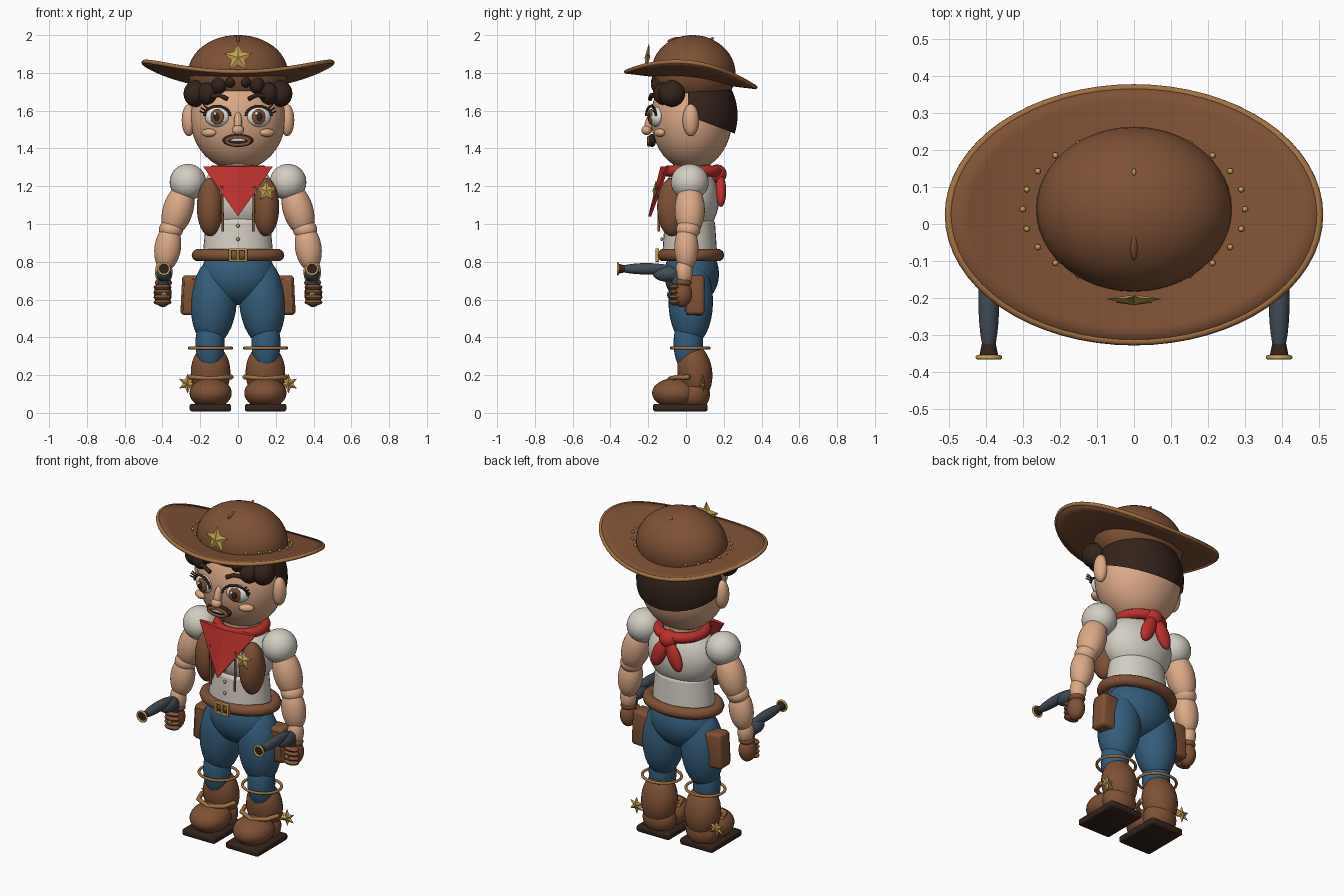
import bpy, bmesh, math
from mathutils import Vector, Matrix, Euler

if "Cube" in bpy.data.objects:
    bpy.data.objects.remove(bpy.data.objects["Cube"])


def material(name, *rgb):
    m = bpy.data.materials.new(name)
    m.use_nodes = True
    m.diffuse_color = (*rgb, 1)
    m.node_tree.nodes["Principled BSDF"].inputs["Base Color"].default_value = (*rgb, 1)
    return m


LEATHER = material("brown leather", .21, .082, .036)
SKIN = material("warm skin", .72, .40, .245)
SHIRT = material("off white cloth", .66, .62, .55)
RED = material("red cloth", .5, .03, .025)
DENIM = material("blue denim", .035, .11, .2)
DARK = material("dark brown hair", .034, .017, .011)
GOLD = material("gold metal", .56, .36, .09)
TAN = material("tan trim", .36, .165, .055)
STEEL = material("slate steel", .055, .072, .09)
WHITE = material("eye white", .8, .8, .77)


def finish(name, bm, mat, loc=(0, 0, 0), rot=(0, 0, 0), angle=40):
    bmesh.ops.recalc_face_normals(bm, faces=bm.faces)
    me = bpy.data.meshes.new(name)
    bm.to_mesh(me)
    bm.free()
    me.materials.append(mat)
    ob = bpy.data.objects.new(name, me)
    bpy.context.collection.objects.link(ob)
    ob.location, ob.rotation_euler = loc, rot
    bpy.ops.object.select_all(action="DESELECT")
    ob.select_set(True)
    bpy.context.view_layer.objects.active = ob
    bpy.ops.object.shade_smooth_by_angle(angle=math.radians(angle))
    return ob


def ball(name, mat, loc, size, rot=(0, 0, 0), seg=32):
    bm = bmesh.new()
    bmesh.ops.create_uvsphere(bm, u_segments=seg, v_segments=seg // 2, radius=1)
    bmesh.ops.scale(bm, vec=size, verts=bm.verts)
    return finish(name, bm, mat, loc, rot)


def box(name, mat, loc, size, bevel=.01, rot=(0, 0, 0)):
    bm = bmesh.new()
    bmesh.ops.create_cube(bm, size=1)
    bmesh.ops.scale(bm, vec=size, verts=bm.verts)
    bmesh.ops.bevel(bm, geom=bm.edges[:], offset=bevel, segments=3, affect="EDGES", profile=.5)
    return finish(name, bm, mat, loc, rot)


def cone(name, mat, a, b, r1, r2, flat=1):
    a, b = Vector(a), Vector(b)
    bm = bmesh.new()
    bmesh.ops.create_cone(bm, cap_ends=True, segments=32, radius1=r1, radius2=r2, depth=(b - a).length)
    bmesh.ops.scale(bm, vec=(1, flat, 1), verts=bm.verts)
    return finish(name, bm, mat, (a + b) / 2, Vector((0, 0, 1)).rotation_difference(b - a).to_euler())


def tube(name, mat, pts, r, closed=False):
    cu = bpy.data.curves.new(name, "CURVE")
    cu.dimensions, cu.bevel_depth, cu.bevel_resolution, cu.use_fill_caps = "3D", r, 3, True
    sp = cu.splines.new("POLY")
    sp.points.add(len(pts) - 1)
    for p, co in zip(sp.points, pts):
        p.co = (*co, 1)
    sp.use_cyclic_u = closed
    sp.use_smooth = True
    cu.materials.append(mat)
    ob = bpy.data.objects.new(name, cu)
    bpy.context.collection.objects.link(ob)
    return ob


def ring(name, mat, c, rx, ry, r, axis="z", n=48):
    pts = []
    for i in range(n):
        u, v = rx * math.cos(math.tau * i / n), ry * math.sin(math.tau * i / n)
        off = (u, v, 0) if axis == "z" else (u, 0, v)
        pts.append(Vector(c) + Vector(off))
    return tube(name, mat, pts, r, True)


def star(name, loc, r, points=5, tilt=0, thick=.012):
    # Raised star facing front, with a ridge running to each tip
    bm = bmesh.new()
    rim = []
    for i in range(points * 2):
        a, q = math.pi * i / points, r if i % 2 == 0 else r * .48
        rim.append(bm.verts.new((q * math.sin(a), 0, q * math.cos(a))))
    for y in (-thick, thick):
        hub = bm.verts.new((0, y, 0))
        for i, v in enumerate(rim):
            bm.faces.new((hub, v, rim[i - 1]))
    return finish(name, bm, GOLD, loc, (tilt, 0, 0), 10)


# Hat
def brim_point(t, a):
    x, y = .5 * t * math.cos(a), .342 * t * math.sin(a)
    return Vector((x, y + .025, 1.765 - .12 * y + .36 * x * x))


N = 64
bm = bmesh.new()
loops = [[bm.verts.new(brim_point(t / 10, math.tau * i / N)) for i in range(N)] for t in range(4, 11)]
for p, q in zip(loops, loops[1:]):
    for i in range(N):
        bm.faces.new((p[i - 1], p[i], q[i], q[i - 1]))
brim = finish("hat_brim", bm, LEATHER)
solid = brim.modifiers.new("thickness", "SOLIDIFY")
solid.thickness, solid.offset = .02, 0
tube("hat_brim_trim", TAN, [brim_point(1, math.tau * i / N) for i in range(N)], .011, True)
ball("hat_crown", LEATHER, (0, .04, 1.8), (.264, .223, .2), (-.12, 0, 0), 48)
for i in range(24):
    ball("hat_stud", GOLD, brim_point(.6, math.tau * i / 24) + Vector((0, .015, .02)), (.008,) * 3, seg=12)
star("hat_star", (0, -.205, 1.88), .08, tilt=-.12, thick=.014)
ball("crown_crease", LEATHER, (0, -.06, 1.976), (.01, .04, .012), (.25, 0, 0), 16)
ball("crown_pin", GOLD, (0, .14, 1.983), (.006, .01, .006), seg=12)

# Head and hair
ball("head", SKIN, (0, .03, 1.56), (.252, .215, .275), seg=48)
cone("neck", SKIN, (0, .03, 1.2), (0, .03, 1.36), .1, .1)
hair = ball("hair_cap", DARK, (0, .045, 1.575), (.258, .228, .27), seg=48)
bm = bmesh.new()
bm.from_mesh(hair.data)
for co, no in (((0, -.035, 0), (0, -1, 0)), ((0, 0, -.015), (0, -.38, -1))):
    bmesh.ops.bisect_plane(bm, geom=bm.verts[:] + bm.edges[:] + bm.faces[:],
                           plane_co=co, plane_no=no, clear_outer=True)
bm.to_mesh(hair.data)
bm.free()
ball("hair_fringe", DARK, (0, -.06, 1.77), (.19, .115, .05))
ball("nose_bridge", SKIN, (0, -.192, 1.535), (.022, .025, .06), (-.25, 0, 0))
ball("nose_tip", SKIN, (0, -.208, 1.497), (.032, .028, .026))
ball("moustache_and_lip", DARK, (0, -.18, 1.442), (.083, .022, .034))
ring("lip_edge", LEATHER, (0, -.197, 1.438), .06, .02, .009, "x")
ball("teeth", WHITE, (0, -.192, 1.447), (.055, .014, .013))

# Neckerchief: folded triangle with a knot and tails behind
bm = bmesh.new()
for y in (0, .016):
    bm.verts.new((-.185, -.105 + y, 1.305))
    bm.verts.new((0, -.135 + y, 1.305))
    bm.verts.new((.185, -.105 + y, 1.305))
    bm.verts.new((0, -.2 + y, 1.04))
bmesh.ops.convex_hull(bm, input=bm.verts)
finish("neckerchief", bm, RED, angle=15)
ring("neckerchief_band", RED, (0, .035, 1.28), .13, .13, .03)
ball("neckerchief_knot", RED, (0, .165, 1.265), (.055, .05, .05))

# Torso
ball("chest", SHIRT, (0, .025, 1.13), (.215, .15, .19))
cone("waist", SHIRT, (0, .02, .82), (0, .02, 1.0), .188, .172, .78)
ball("waist_top", SHIRT, (0, .02, 1.0), (.172, .134, .06))
for z in (.92, .99, 1.06):
    ball("shirt_button", GOLD, (0, -.128, z), (.01, .008, .01), seg=12)
ring("belt", LEATHER, (0, .025, .835), .212, .145, .033)
for dx in (-.042, 0, .042):
    box("buckle_post", GOLD, (dx, -.152, .835), (.014, .02, .068), .004)
for dz in (-.03, .03):
    box("buckle_bar", GOLD, (0, -.152, .835 + dz), (.098, .02, .012), .004)
ball("hips", DENIM, (0, .03, .735), (.195, .145, .165))
star("vest_star", (.15, -.165, 1.175), .058, tilt=-.12)

for s, side in ((1, "left"), (-1, "right")):
    def n(part):
        return side + "_" + part

    # Face details
    ball(n("ear"), SKIN, (s * .26, .025, 1.55), (.038, .043, .085))
    ball(n("eye"), WHITE, (s * .11, -.157, 1.567), (.066, .036, .053), (0, 0, s * .25))
    ball(n("iris"), LEATHER, (s * .11, -.186, 1.568), (.037, .014, .042), (0, 0, s * .25))
    ball(n("pupil"), DARK, (s * .11, -.196, 1.568), (.019, .008, .024))
    ball(n("eye_glint"), WHITE, (s * .11 - .012, -.203, 1.584), (.009, .005, .009), seg=12)
    lid = [(s * (.11 + .068 * math.cos(a)), -.185 + .025 * math.cos(a), 1.572 + .052 * math.sin(a))
           for a in [math.pi * k / 12 for k in range(13)]]
    tube(n("upper_lash"), DARK, lid, .007)
    for k in range(3):
        p = Vector(lid[k + 1])
        tube(n("lash"), DARK, [p, p + Vector((s * .026, -.012, .012 + .006 * k))], .004)
    tube(n("eyebrow"), DARK, [(s * .055, -.19, 1.662), (s * .1, -.182, 1.683), (s * .16, -.15, 1.672)], .012)
    ball(n("cheek"), SKIN, (s * .155, -.14, 1.483), (.043, .024, .022), (0, 0, s * .5))

    # Curls at the temple and forehead
    for x, y, z, r in ((.225, -.075, 1.69, .07), (.16, -.115, 1.69, .06), (.1, -.14, 1.735, .045),
                       (.04, -.15, 1.755, .035)):
        ball(n("curl"), DARK, (s * x, y, z), (r * .9, r, r))

    # Waistcoat panel and neckerchief tail
    ball(n("vest_panel"), LEATHER, (s * .148, -.075, 1.09), (.07, .078, .155))
    tube(n("vest_edge"), LEATHER, [(s * .085, -.145, 1.2), (s * .08, -.145, .96)], .007)
    ball(n("neckerchief_tail"), RED, (s * .05, .185, 1.175), (.042, .028, .09), (0, -s * .4, 0))

    # Arm
    ball(n("sleeve"), SHIRT, (s * .265, .02, 1.222), (.097, .1, .096))
    ball(n("upper_arm"), SKIN, (s * .318, .02, 1.075), (.08, .08, .145), (0, -s * .3, 0))
    ball(n("elbow"), SKIN, (s * .355, .012, .97), (.064, .064, .055))
    ball(n("forearm"), SKIN, (s * .372, .002, .875), (.07, .064, .125), (0, -s * .15, 0))
    ball(n("wrist"), SKIN, (s * .393, -.01, .745), (.046, .046, .075))

    # Gloved fist
    ball(n("glove"), LEATHER, (s * .398, -.022, .63), (.047, .055, .07))
    ball(n("glove_cuff"), LEATHER, (s * .395, -.015, .69), (.045, .045, .025))
    for k in range(4):
        ball(n("finger"), LEATHER, (s * .4, -.06, .585 + .027 * k), (.048, .03, .016), seg=16)
    star(n("glove_star"), (s * .392, -.095, .625), .024, thick=.006)

    # Pistol
    ball(n("pistol_body"), STEEL, (s * .392, -.1, .735), (.04, .075, .04))
    box(n("pistol_frame"), STEEL, (s * .392, -.07, .735), (.05, .11, .05), .012)
    ball(n("pistol_barrel"), STEEL, (s * .392, -.21, .763), (.028, .15, .03))
    cone(n("pistol_muzzle"), DARK, (s * .392, -.3, .763), (s * .392, -.358, .763), .014, .026)
    ring(n("muzzle_ring"), GOLD, (s * .392, -.36, .763), .03, .03, .006, "x", 32)
    cone(n("pistol_grip"), STEEL, (s * .392, -.06, .73), (s * .395, -.03, .64), .03, .025)
    box(n("pistol_plate"), GOLD, (s * .418, -.12, .73), (.008, .06, .012), .002)

    # Leg and holster
    ball(n("thigh"), DENIM, (s * .128, .025, .59), (.122, .118, .235), (0, -s * .07, 0))
    ball(n("shin"), DENIM, (s * .148, .012, .37), (.077, .078, .16))
    box(n("holster"), LEATHER, (s * .243, .048, .622), (.115, .1, .21), .02, (0, -s * .05, 0))
    tube(n("holster_stitch"), TAN, [(s * .21, -.004, .705), (s * .285, -.004, .705), (s * .293, -.004, .535)], .003)

    # Boot
    ball(n("boot_shaft"), LEATHER, (s * .145, .047, .215), (.105, .092, .15), (.12, 0, 0))
    ball(n("boot_foot"), LEATHER, (s * .145, -.055, .105), (.112, .125, .08))
    ball(n("boot_heel"), LEATHER, (s * .145, .045, .1), (.1, .082, .09))
    box(n("boot_sole"), DARK, (s * .146, -.03, .028), (.22, .29, .04), .012)
    ring(n("boot_top_ring"), TAN, (s * .146, .022, .343), .112, .1, .008)
    tube(n("boot_strap"), TAN, [(s * .255, .02, .19), (s * .23, -.05, .188), (s * .146, -.085, .18),
                                (s * .06, -.05, .188), (s * .036, .02, .19)], .013)
    star(n("spur"), (s * .267, .09, .155), .052, 6)
    tube(n("spur_arm"), GOLD, [(s * .2, .07, .15), (s * .267, .09, .155)], .009)
